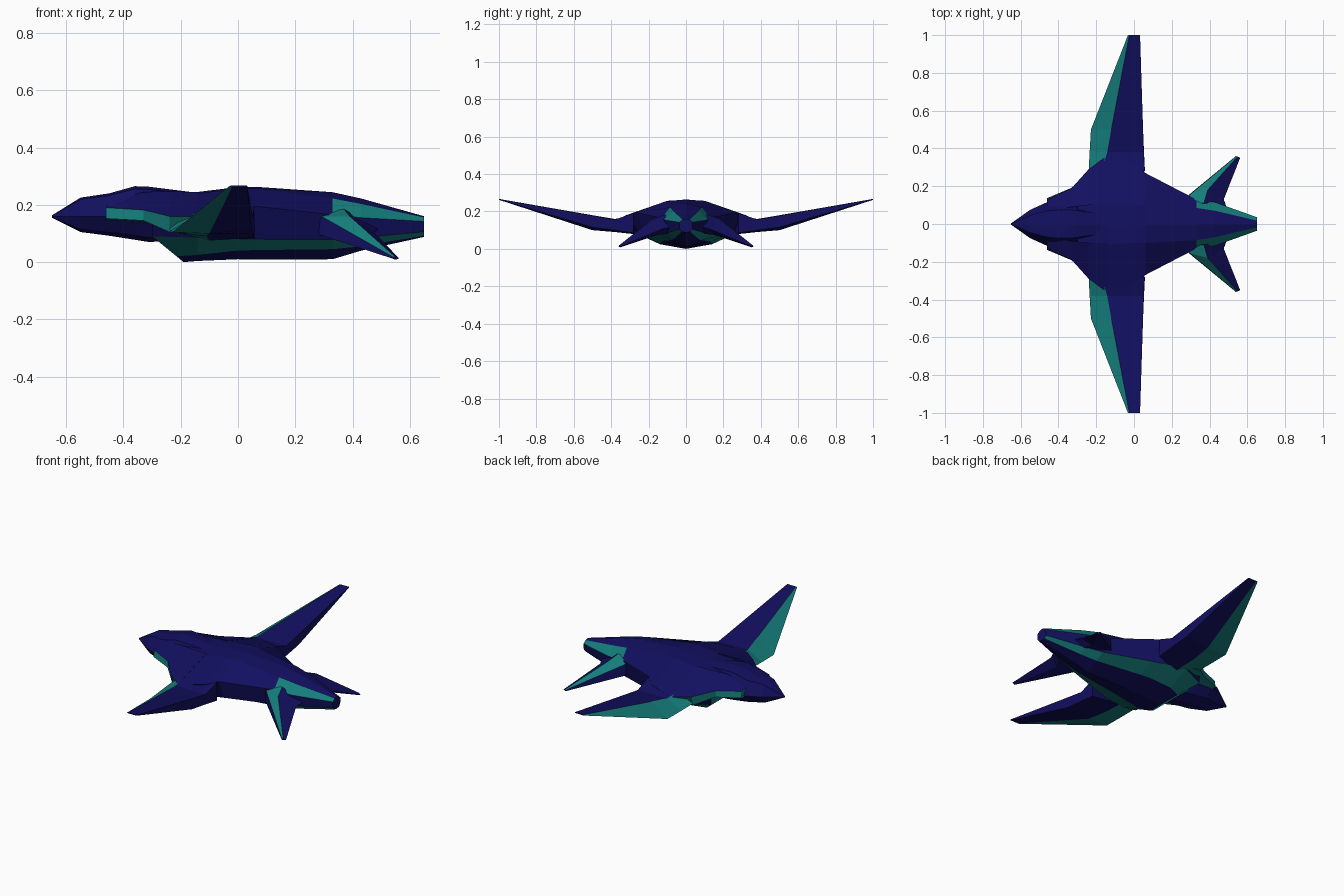
import bpy, bmesh

if "Cube" in bpy.data.objects:
    bpy.data.objects.remove(bpy.data.objects["Cube"])


def material(name, rgb):
    m = bpy.data.materials.new(name)
    m.diffuse_color = (*rgb, 1)
    m.use_nodes = True
    m.node_tree.nodes["Principled BSDF"].inputs["Base Color"].default_value = m.diffuse_color
    return m


MATS = [material("navy", (0.006, 0.005, 0.115)), material("teal", (0.007, 0.21, 0.20))]
NAVY, TEAL = 0, 1


def loft(name, rings, rule, caps=(NAVY, NAVY), mirror=False):
    """Skin a list of equal rings; rule(segment, band) gives the colour."""
    bm = bmesh.new()
    vs = [[bm.verts.new(p) for p in r] for r in rings]
    n = len(rings[0])
    for s in range(len(rings) - 1):
        for i in range(n):
            j = (i + 1) % n
            f = bm.faces.new((vs[s][i], vs[s][j], vs[s + 1][j], vs[s + 1][i]))
            f.material_index = rule(s, i)
    for ring, c in zip((vs[0], vs[-1]), caps):
        bm.faces.new(ring).material_index = c
    bmesh.ops.recalc_face_normals(bm, faces=bm.faces)
    me = bpy.data.meshes.new(name)
    bm.to_mesh(me)
    bm.free()
    for m in MATS:
        me.materials.append(m)
    ob = bpy.data.objects.new(name, me)
    bpy.context.collection.objects.link(ob)
    if mirror:
        ob.modifiers.new("Mirror", 'MIRROR').use_axis = (False, True, False)
    return ob


def full(half):
    """Complete a half section (first and last point on the centre line)."""
    return half + [(x, -y, z) for x, y, z in half[-2:0:-1]]


# Head: pointed nose swelling to a canopy, then narrowing into the hull
head = []
for x, w, zt, zb in [(-.65, .004, .163, .155), (-.55, .075, .225, .105),
                     (-.45, .12, .24, .092), (-.36, .125, .265, .078),
                     (-.31, .12, .263, .07), (-.15, .08, .243, .08)]:
    h = zt - zb
    head.append(full([(x, 0, zt), (x, w * .6, zt - h * .05), (x, w, zb + h * .45),
                      (x, w * .6, zb + h * .08), (x, 0, zb)]))
loft("head", head, lambda s, i: NAVY)

# Main hull: top, shoulder, side edge, teal belly strip, keel
# x, top z, shoulder (y, z), edge (y, z), strip top (y, z), strip bottom (y, z), keel z
stations = [
    (-.30, .245, .10, .235, .20, .17, .19, .09, .11, .02, .0),
    (-.14, .245, .11, .240, .36, .16, .27, .085, .14, .025, .004),
    (.00, .262, .10, .257, .32, .18, .24, .08, .13, .04, .01),
    (.06, .263, .10, .257, .27, .195, .22, .08, .12, .042, .009),
    (.33, .244, .085, .222, .13, .165, .13, .078, .08, .045, .01),
    (.43, .222, .07, .203, .115, .155, .10, .085, .065, .055, .04),
    (.65, .160, .018, .156, .036, .142, .034, .106, .022, .092, .088)]
hull = []
for k, (x, zt, sy, sz, ey, ez, ay, az, by, bz, zb) in enumerate(stations):
    half = [(0, zt), (sy, sz), (ey, ez), (ay, az), (by, bz), (0, zb)]
    # the front end is a raked intake: the keel starts further back
    rake = lambda z: .11 * (1 - min(1, z / .09)) if k == 0 else 0
    hull.append(full([(x + rake(z), y, z) for y, z in half]))


def hull_rule(s, i):
    band = min(i, 9 - i)
    return TEAL if band == 3 or (band == 1 and s >= 4) else NAVY


loft("hull", hull, hull_rule, caps=(TEAL, NAVY))

# Strakes running from beside the head to the wing roots, teal edge and underside
strake = []
for x, iy, iz, ey, ez, by, bz in [(-.46, .07, .205, .13, .19, .137, .152),
                                  (-.33, .09, .245, .19, .182, .192, .145),
                                  (-.24, .10, .247, .29, .160, .275, .105),
                                  (-.14, .10, .244, .365, .160, .29, .09)]:
    strake.append([(x, iy, iz), (x, ey, ez), (x, by, bz), (x, iy, min(bz, .14))])
loft("strakes", strake, lambda s, i: TEAL if i in (1, 2) else NAVY,
     caps=(TEAL, NAVY), mirror=True)

# Wings: leading edge, top ridge, trailing top, trailing bottom, lower ridge
wing = [
    [(-.24, .28, .115), (-.17, .28, .180), (.056, .28, .192), (.058, .28, .085), (-.10, .24, .075)],
    [(-.235, .38, .11), (-.142, .38, .160), (.052, .38, .157), (.053, .38, .10), (-.11, .38, .09)],
    [(-.228, .50, .105), (-.120, .50, .180), (.048, .50, .178), (.048, .50, .115), (-.10, .50, .10)],
    [(-.032, 1, .264), (-.025, 1, .267), (.032, 1, .267), (.032, 1, .263), (-.02, 1, .262)]]
loft("wings", wing, lambda s, i: TEAL if i in (0, 4) else NAVY, mirror=True)

# Tail fins: drooping blades with a teal upper leading face
fin = [
    [(.255, .11, .10), (.27, .11, .168), (.37, .11, .185), (.49, .09, .115), (.44, .10, .08)],
    [(.285, .15, .095), (.295, .155, .158), (.39, .18, .160), (.475, .13, .105), (.42, .15, .075)],
    [(.540, .36, .012), (.541, .359, .018), (.548, .357, .019), (.562, .35, .013), (.55, .352, .008)]]
loft("tail_fins", fin, lambda s, i: TEAL if i == 1 else NAVY, mirror=True)
